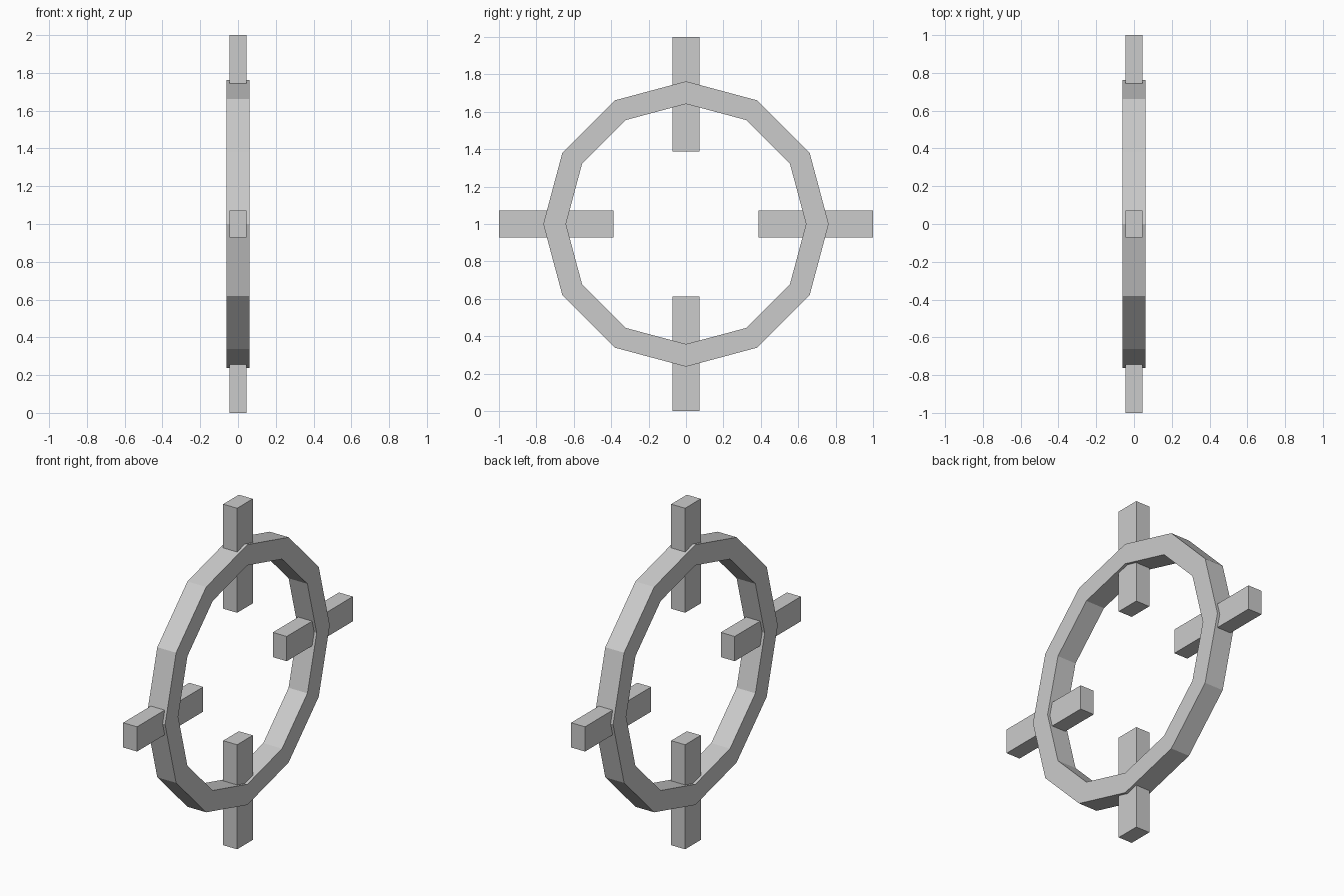
import bpy, bmesh
from math import cos, sin, pi
from mathutils import Matrix

if "Cube" in bpy.data.objects:
    bpy.data.objects.remove(bpy.data.objects["Cube"])

CENTRE_Z = 1.0


def add_object(name, bm):
    bmesh.ops.recalc_face_normals(bm, faces=bm.faces)
    mesh = bpy.data.meshes.new(name)
    bm.to_mesh(mesh)
    bm.free()
    obj = bpy.data.objects.new(name, mesh)
    obj.location.z = CENTRE_Z
    bpy.context.collection.objects.link(obj)
    return obj


# Twelve-sided ring with a square section, standing in the YZ plane
def add_ring(name, outer, inner, half_depth, sides=12):
    bm = bmesh.new()
    section = [(outer, -half_depth), (outer, half_depth),
               (inner, half_depth), (inner, -half_depth)]
    loops = []
    for i in range(sides):
        a = 2 * pi * i / sides
        loops.append([bm.verts.new((x, r * cos(a), r * sin(a))) for r, x in section])
    for i in range(sides):
        p, q = loops[i], loops[(i + 1) % sides]
        for j in range(4):
            k = (j + 1) % 4
            bm.faces.new((p[j], p[k], q[k], q[j]))
    return add_object(name, bm)


# Radial bar running through the ring
def add_bar(name, angle, start=0.387, end=1.0, depth=0.09, width=0.145):
    bm = bmesh.new()
    matrix = (Matrix.Rotation(angle, 4, 'X')
              @ Matrix.Translation((0, (start + end) / 2, 0))
              @ Matrix.Diagonal((depth, end - start, width, 1)))
    bmesh.ops.create_cube(bm, size=1, matrix=matrix)
    return add_object(name, bm)


add_ring("ring", 0.763, 0.642, 0.061)
for i, side in enumerate(("back", "top", "front", "bottom")):
    add_bar(side + "_bar", i * pi / 2)
